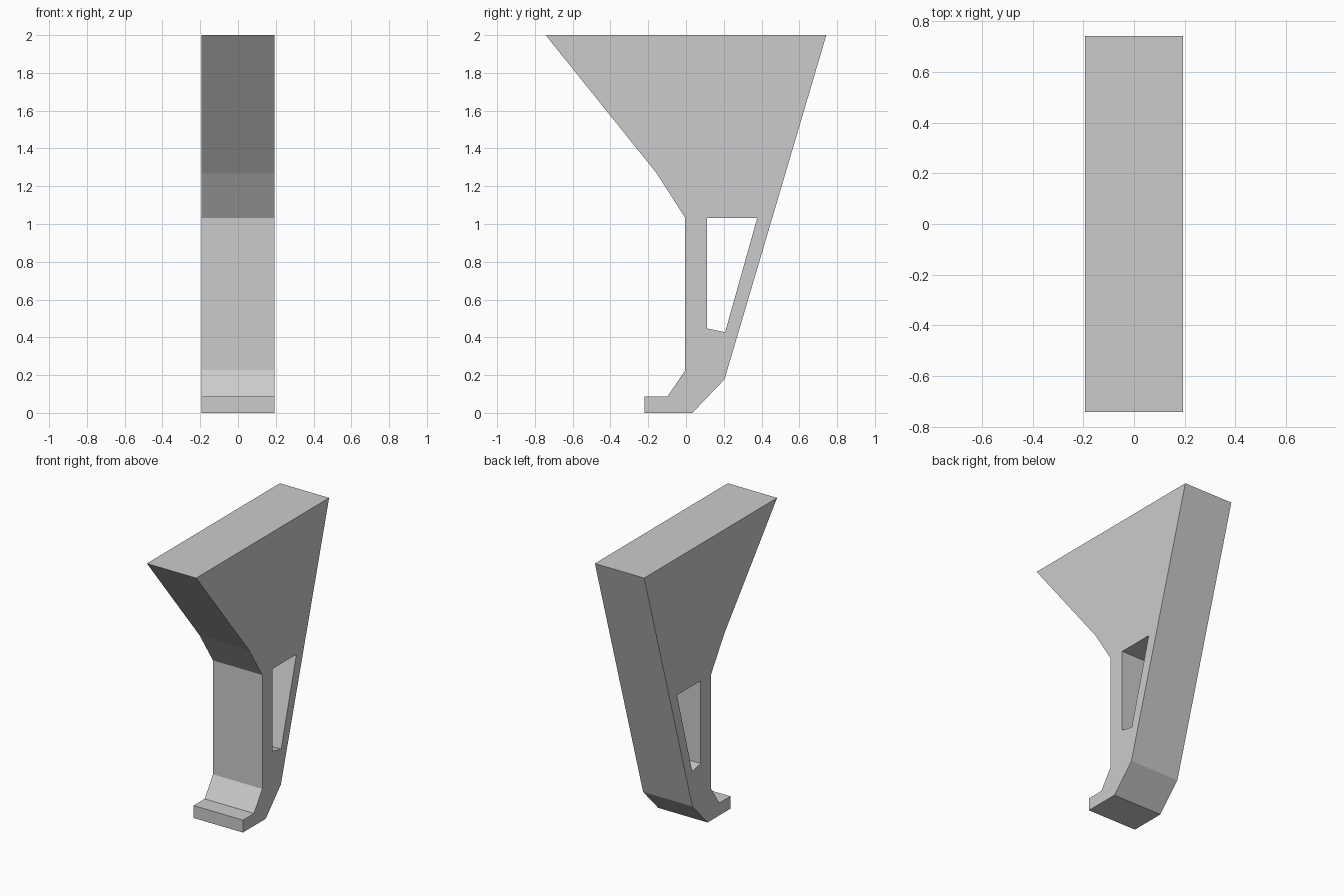
import bpy
import bmesh

if "Cube" in bpy.data.objects:
    bpy.data.objects.remove(bpy.data.objects["Cube"])

HALF_WIDTH = 0.193

# Side profile of the bracket as (y, z)
outline = [(-0.743, 2.0), (-0.155, 1.268), (-0.004, 1.032), (-0.004, 0.226),
           (-0.097, 0.088), (-0.221, 0.088), (-0.221, 0.0), (0.034, 0.0),
           (0.204, 0.178), (0.743, 2.0)]

# Tapered opening through the leg
opening = [(0.112, 1.032), (0.112, 0.447), (0.207, 0.427), (0.377, 1.032)]


def add_loop(bm, points):
    verts = [bm.verts.new((-HALF_WIDTH, y, z)) for y, z in points]
    return [bm.edges.new((v, verts[(i + 1) % len(verts)])) for i, v in enumerate(verts)]


# Fill between the two loops, then extrude across the width
bm = bmesh.new()
edges = add_loop(bm, outline) + add_loop(bm, opening)
bmesh.ops.triangle_fill(bm, edges=edges, use_beauty=True, normal=(-1, 0, 0))
result = bmesh.ops.extrude_face_region(bm, geom=bm.faces[:], use_keep_orig=True)
moved = [g for g in result["geom"] if isinstance(g, bmesh.types.BMVert)]
bmesh.ops.translate(bm, verts=moved, vec=(2 * HALF_WIDTH, 0, 0))
bmesh.ops.recalc_face_normals(bm, faces=bm.faces[:])

mesh = bpy.data.meshes.new("support_bracket")
bm.to_mesh(mesh)
bm.free()
bracket = bpy.data.objects.new("support_bracket", mesh)
bpy.context.collection.objects.link(bracket)
